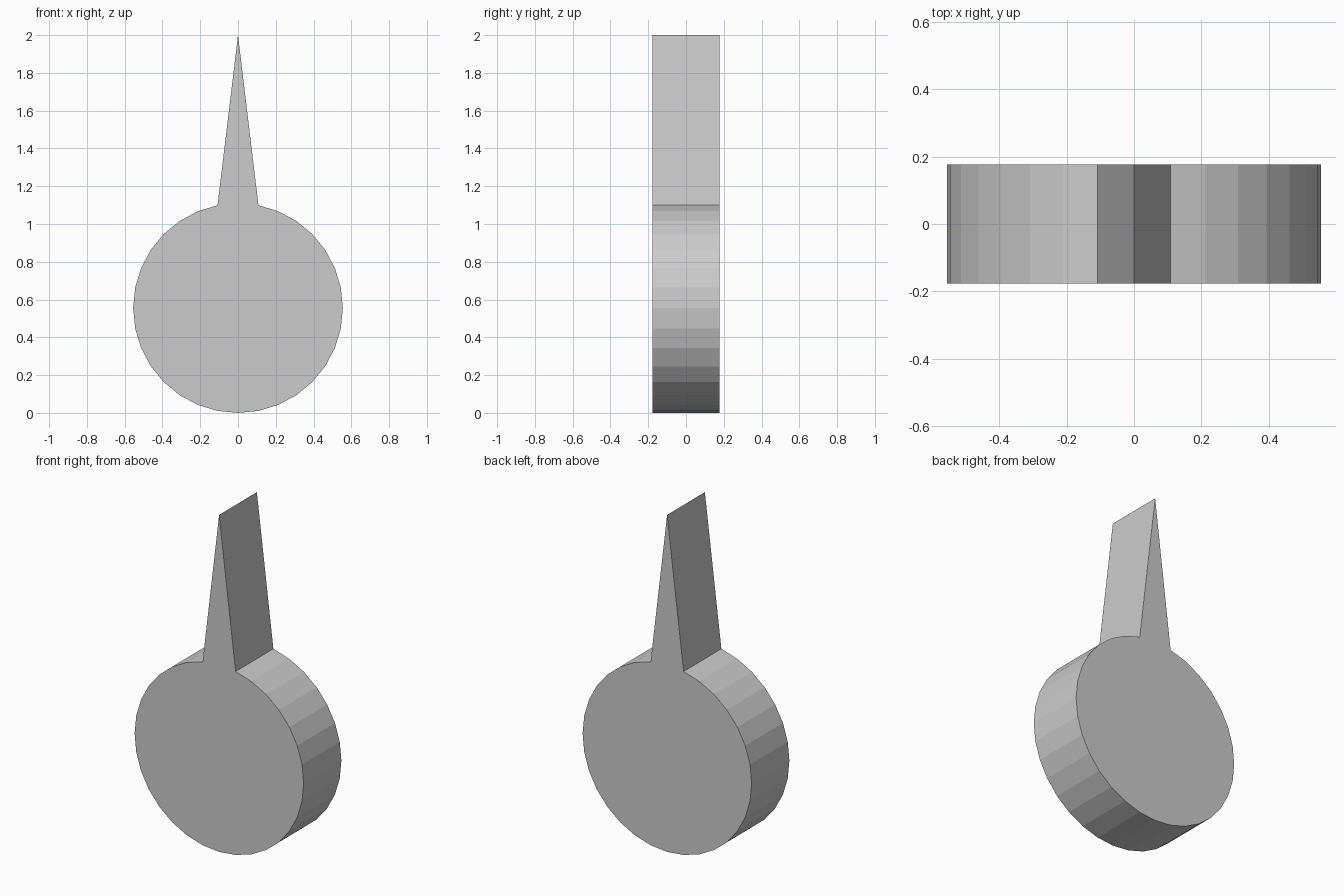
import bpy, bmesh
from math import sin, cos, tau

if "Cube" in bpy.data.objects:
    bpy.data.objects.remove(bpy.data.objects["Cube"], do_unlink=True)

SIDES, RADIUS, DEPTH, TIP = 32, 0.555, 0.354, 2.0

grey = bpy.data.materials.new("light grey")
grey.use_nodes = True
colour = (0.6, 0.6, 0.6, 1)
grey.diffuse_color = colour
grey.node_tree.nodes["Principled BSDF"].inputs["Base Color"].default_value = colour

# Disc outline, starting at the top point, which is drawn up into the spike
bm = bmesh.new()
outline = []
for i in range(SIDES):
    a = tau * i / SIDES
    z = TIP if i == 0 else RADIUS + RADIUS * cos(a)
    outline.append(bm.verts.new((RADIUS * sin(a), -DEPTH / 2, z)))
face = bm.faces.new(outline)

# Thickness of the pointer
back = bmesh.ops.extrude_face_region(bm, geom=[face])
back_verts = [g for g in back["geom"] if isinstance(g, bmesh.types.BMVert)]
bmesh.ops.translate(bm, verts=back_verts, vec=(0, DEPTH, 0))
bmesh.ops.recalc_face_normals(bm, faces=bm.faces)

mesh = bpy.data.meshes.new("disc_with_spike")
bm.to_mesh(mesh)
bm.free()
mesh.materials.append(grey)
pointer = bpy.data.objects.new("disc_with_spike", mesh)
bpy.context.collection.objects.link(pointer)
